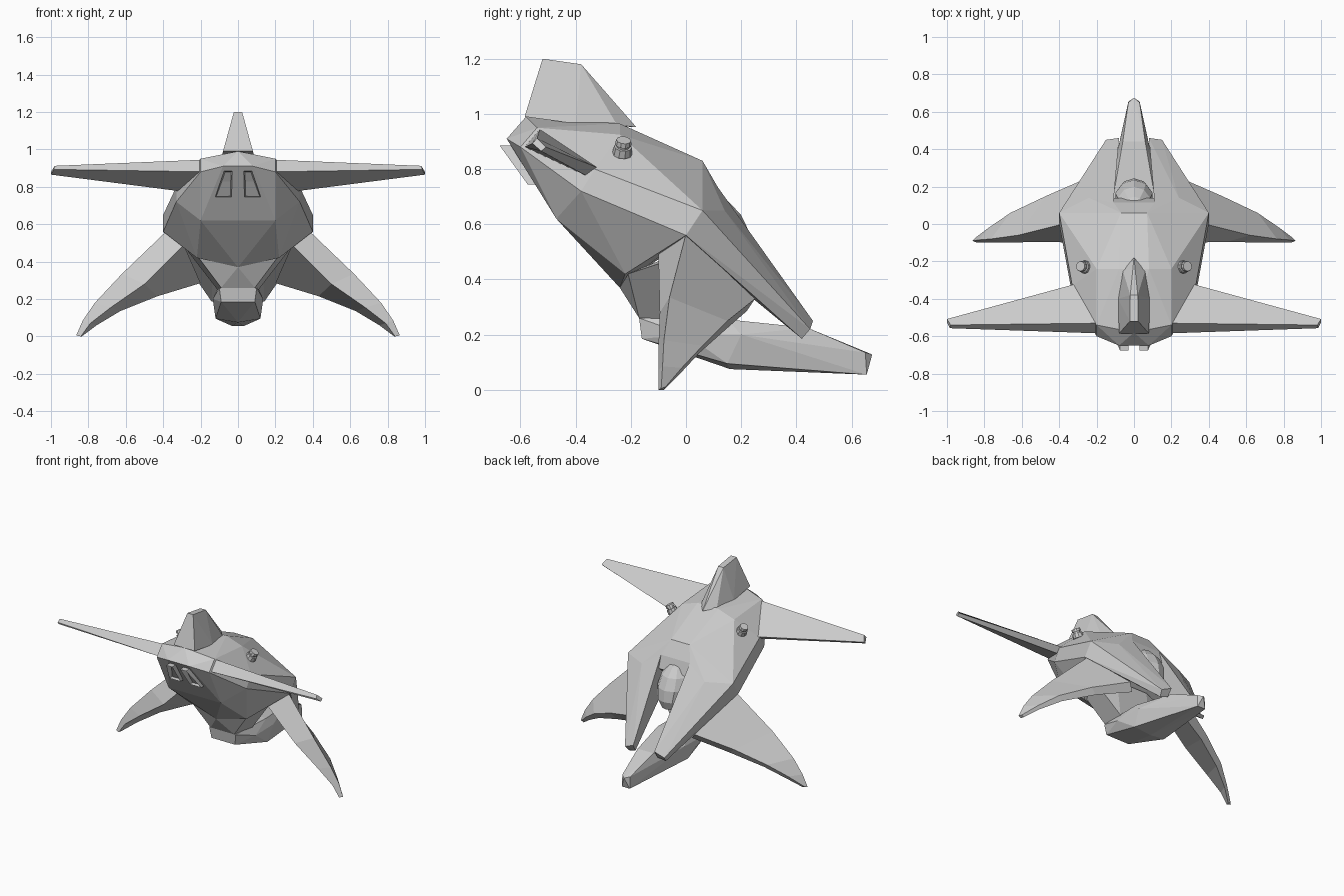
import bpy, bmesh, math
from mathutils import Vector

if "Cube" in bpy.data.objects:
    bpy.data.objects.remove(bpy.data.objects["Cube"])


def finish(name, bm, mirror=False):
    bmesh.ops.recalc_face_normals(bm, faces=bm.faces)
    me = bpy.data.meshes.new(name)
    bm.to_mesh(me)
    bm.free()
    ob = bpy.data.objects.new(name, me)
    bpy.context.collection.objects.link(ob)
    if mirror:
        m = ob.modifiers.new("mirror", 'MIRROR')
        m.use_mirror_merge = False
    return ob


def hull(name, pts, both=False, mirror=False):
    """Faceted solid around points; both=True adds the points' x reflections."""
    pts = list(pts)
    if both:
        pts += [(-x, y, z) for x, y, z in pts if x > 0]
    bm = bmesh.new()
    vs = [bm.verts.new(p) for p in pts]
    bmesh.ops.convex_hull(bm, input=vs)
    junk = [v for v in bm.verts if not v.link_faces]
    bmesh.ops.delete(bm, geom=junk, context='VERTS')
    bmesh.ops.dissolve_limit(bm, angle_limit=math.radians(2), verts=bm.verts, edges=bm.edges)
    return finish(name, bm, mirror)


def loft(name, rings, mirror=False):
    bm = bmesh.new()
    rows = [[bm.verts.new(p) for p in ring] for ring in rings]
    n = len(rows[0])
    for a, b in zip(rows, rows[1:]):
        for i in range(n):
            j = (i + 1) % n
            bm.faces.new((a[i], a[j], b[j], b[i]))
    bm.faces.new(rows[0])
    bm.faces.new(rows[-1])
    return finish(name, bm, mirror)


# Main hull: tail, waist, widest section and the hood above the slot
hull("body", [
    (0, -.58, .99), (.2, -.54, .95), (.2, -.6, .88), (.08, -.65, .91),
    (.08, -.24, .965), (.2, -.24, .925), (.33, -.33, .80), (.33, -.38, .72),
    (.2, -.47, .62), (.07, .06, .83), (.11, .115, .735), (.24, .14, .65),
    (.4, .06, .65), (.4, 0, .56), (.22, -.22, .42), (0, -.24, .37)], both=True)

# Upper jaw prongs either side of the slot
hull("upper_jaw_prong", [
    (.11, .115, .735), (.115, .15, .675), (.24, .14, .65), (.4, .06, .65), (.4, 0, .56),
    (.13, 0, .53), (.08, .46, .25), (.15, .45, .22), (.14, .42, .185), (.085, .43, .20)],
    mirror=True)

# Canopy ball in the slot, leaning along the hull
bm = bmesh.new()
bmesh.ops.create_uvsphere(bm, u_segments=10, v_segments=6, radius=1)
for v in bm.verts:
    z = v.co.z * .15
    v.co = Vector((v.co.x * .105, v.co.y * .10 + .135 - z * .3, z + .56))
finish("canopy", bm)

# Throat
hull("throat", [(.21, -.21, .42), (0, -.24, .37), (.28, -.06, .47), (.12, -.02, .5),
                (.09, -.17, .26), (.11, 0, .25)], both=True)

# Lower jaw
hull("lower_jaw", [
    (.1, -.17, .26), (.09, -.16, .185), (.135, 0, .2), (.11, .15, .255), (.13, .2, .2),
    (.12, .15, .095), (0, .16, .075), (.06, .44, .225), (.03, .655, .055),
    (.03, .65, .135), (0, .675, .128)], both=True)

# Side fins sweeping down to the ground
loft("side_fin", [
    [(.38, .0, .565), (.29, -.10, .49), (.2, .22, .285), (.24, .25, .33)],
    [(.62, -.06, .335), (.5, -.095, .28), (.43, .14, .215), (.47, .15, .25)],
    [(.765, -.08, .18), (.68, -.1, .155), (.63, .05, .135), (.66, .06, .16)],
    [(.83, -.085, .085), (.79, -.1, .07), (.755, -.02, .06), (.77, -.015, .08)],
    [(.865, -.09, .005), (.84, -.1, 0), (.835, -.08, 0), (.85, -.075, .01)]], mirror=True)

# Tail wings, thinning towards the tips
loft("tail_wing", [
    [(.18, -.53, .945), (.18, -.585, .88), (.3, -.36, .775), (.31, -.32, .805)],
    [(.98, -.54, .912), (.985, -.557, .893), (1, -.525, .865), (1, -.508, .88)]], mirror=True)

# Dorsal fin
hull("dorsal_fin", [(.08, -.585, .99), (.085, -.4, .965), (.06, -.25, .96), (0, -.18, .952),
                    (.022, -.52, 1.2), (.02, -.38, 1.18)], both=True)

# Exhaust vents: raised frames with a sunken panel on the tail face
bm = bmesh.new()
outline = [(.03, .885), (.075, .885), (.122, .745), (.035, .745)]
slope = lambda z: -.655 + (.885 - z) * .72
front = [bm.verts.new((x, slope(z) - .02, z)) for x, z in outline]
back = [bm.verts.new((x, slope(z) + .06, z)) for x, z in outline]
face = bm.faces.new(front)
for i in range(4):
    j = (i + 1) % 4
    bm.faces.new((front[i], front[j], back[j], back[i]))
bm.faces.new(back[::-1])
bmesh.ops.recalc_face_normals(bm, faces=bm.faces)
bmesh.ops.inset_region(bm, faces=[face], thickness=.01)
for v in face.verts:
    v.co.y += .035
finish("exhaust_vent", bm, mirror=True)

# Small turrets on the shoulders
bm = bmesh.new()
axis = Vector((.5, .1, .86)).normalized()
rot = Vector((0, 0, 1)).rotation_difference(axis).to_matrix().to_4x4()
for offset, radius, depth in ((0, .036, .03), (.02, .024, .02), (.034, .03, .018)):
    m = rot.copy()
    m.translation = Vector((.265, -.23, .868)) + axis * offset
    bmesh.ops.create_cone(bm, cap_ends=True, segments=10, radius1=radius,
                          radius2=radius * .9, depth=depth, matrix=m)
finish("turret", bm, mirror=True)
